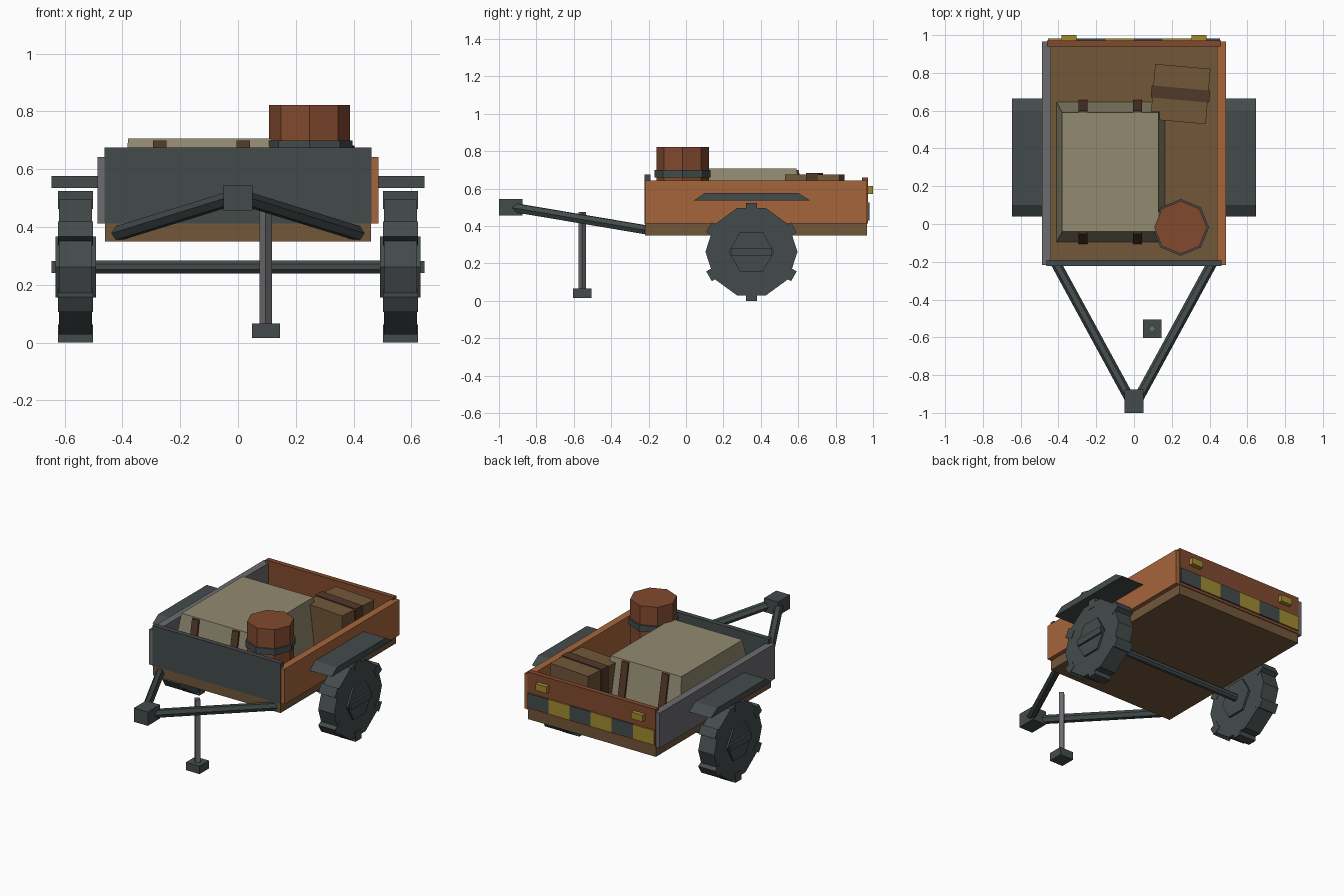
import bpy, math
from mathutils import Vector, Matrix

if "Cube" in bpy.data.objects:
    bpy.data.objects.remove(bpy.data.objects["Cube"])


def material(name, hexcode):
    m = bpy.data.materials.new(name)
    srgb = [int(hexcode[i:i + 2], 16) / 255 for i in (0, 2, 4)]
    m.diffuse_color = [((c + 0.055) / 1.055) ** 2.4 for c in srgb] + [1]
    m.use_nodes = True
    m.node_tree.nodes["Principled BSDF"].inputs["Base Color"].default_value = m.diffuse_color
    return m


SLATE = material("dark_slate", "444B4B")
GREY = material("steel_grey", "6C6C70")
ORANGE = material("faded_orange", "A5653B")
RUST = material("rust_red", "824A2F")
BROWN = material("wood_brown", "72573A")
KHAKI = material("khaki", "928A70")
STRAP = material("dark_brown", "523829")
YELLOW = material("dull_yellow", "A08A30")


def mesh(name, verts, faces, mat):
    me = bpy.data.meshes.new(name)
    me.from_pydata([tuple(v) for v in verts], [], faces)
    me.materials.append(mat)
    ob = bpy.data.objects.new(name, me)
    bpy.context.collection.objects.link(ob)
    return ob


def loft(name, a, b, mat):
    """Solid between two matching counter-clockwise rings, b lying ahead of a."""
    n = len(a)
    faces = [tuple(range(n))[::-1], tuple(range(n, 2 * n))]
    faces += [(i, (i + 1) % n, (i + 1) % n + n, i + n) for i in range(n)]
    return mesh(name, list(a) + list(b), faces, mat)


def rect(x0, x1, y0, y1, z):
    return [Vector(p) for p in ((x0, y0, z), (x1, y0, z), (x1, y1, z), (x0, y1, z))]


def box(name, x0, x1, y0, y1, z0, z1, mat):
    return loft(name, rect(x0, x1, y0, y1, z0), rect(x0, x1, y0, y1, z1), mat)


def rod(name, p, q, r, sides, mat, phase=0.0):
    """Prism from p to q; phase 0 puts a vertex sideways."""
    p, q = Vector(p), Vector(q)
    d = (q - p).normalized()
    ref = Vector((0, 0, 1)) if abs(d.z) < 0.9 else Vector((0, 1, 0))
    u = ref.cross(d).normalized()
    v = d.cross(u)
    ring = [r * (u * math.cos(t) + v * math.sin(t))
            for t in (phase + 2 * math.pi * i / sides for i in range(sides))]
    return loft(name, [p + c for c in ring], [q + c for c in ring], mat)


# Bed and boards
box("bed_floor", -0.46, 0.46, -0.22, 0.967, 0.35, 0.415, BROWN)
box("front_board", -0.462, 0.462, -0.222, -0.19, 0.412, 0.675, SLATE)
box("tail_board", -0.46, 0.46, 0.94, 0.972, 0.412, 0.66, RUST)
box("left_board", -0.487, -0.44, -0.218, 0.967, 0.413, 0.642, GREY)
box("right_board", 0.44, 0.487, -0.218, 0.967, 0.413, 0.642, ORANGE)

# Warning stripes and tail lamps
w = 0.91 / 6
for i in range(6):
    x = -0.455 + i * w
    box("warning_stripe", x, x + w, 0.972, 0.981, 0.43, 0.525,
        SLATE if i % 2 else YELLOW)
for s in (-1, 1):
    box("tail_lamp", s * 0.345 - 0.04, s * 0.345 + 0.04, 0.972, 1.0, 0.57, 0.613, YELLOW)

# Axle, wheels and fenders
WY, WZ = 0.35, 0.262
rod("axle", (-0.5, WY, WZ), (0.5, WY, WZ), 0.024, 8, SLATE, math.pi / 8)
for s in (-1, 1):
    rod("tyre", (s * 0.505, WY, WZ), (s * 0.62, WY, WZ), 0.246, 10, SLATE)
    rod("wheel_hub", (s * 0.492, WY, WZ), (s * 0.632, WY, WZ), 0.122, 6, SLATE)
    a, b = sorted((s * 0.62, s * 0.645))
    box("hub_bar", a, b, WY - 0.107, WY + 0.107, WZ - 0.021, WZ + 0.021, SLATE)
    for k in range(6):
        lug = box("tyre_lug", -0.06, 0.06, -0.03, 0.03, 0.2, 0.262, SLATE)
        lug.data.transform(Matrix.Translation((s * 0.5625, WY, WZ))
                           @ Matrix.Rotation(k * math.pi / 3, 4, 'X'))
    a, b = sorted((s * 0.485, s * 0.645))
    loft("fender", rect(a, b, 0.04, 0.665, 0.535), rect(a, b, 0.1, 0.6, 0.576), SLATE)

# Drawbar, coupler and prop stand
for s in (-1, 1):
    rod("drawbar", (s * 0.415, -0.205, 0.378), (s * 0.02, -0.93, 0.5), 0.027, 6, SLATE)
box("coupler", -0.05, 0.05, -1.0, -0.875, 0.455, 0.545, SLATE)
rod("stand_post", (0.096, -0.555, 0.06), (0.096, -0.555, 0.475), 0.021, 4, GREY)
box("stand_foot", 0.048, 0.146, -0.604, -0.506, 0.015, 0.066, SLATE)

# Large tapered case with straps on its front and back slopes
loft("cargo_case", rect(-0.41, 0.165, -0.095, 0.645, 0.415),
     rect(-0.38, 0.13, -0.04, 0.59, 0.707), KHAKI)
for x in (-0.271, 0.018):
    for y0, y1, out in ((-0.095, -0.04, -1), (0.645, 0.59, 1)):
        lo = sorted((y0 - out * 0.02, y0 + out * 0.012))
        hi = sorted((y1 - out * 0.02, y1 + out * 0.012))
        loft("case_strap", rect(x - 0.024, x + 0.024, *lo, 0.415),
             rect(x - 0.024, x + 0.024, *hi, 0.7), STRAP)

# Small turned crate with a band around it
turn = Matrix.Translation((0.246, 0.688, 0)) @ Matrix.Rotation(math.radians(-5), 4, 'Z')
box("small_crate", -0.147, 0.147, -0.147, 0.147, 0.415, 0.675, BROWN).data.transform(turn)
box("crate_band", -0.155, 0.155, -0.032, 0.032, 0.415, 0.682, STRAP).data.transform(turn)

# Drum with a hoop
rod("drum", (0.247, -0.018, 0.415), (0.247, -0.018, 0.823), 0.14, 8, RUST)
rod("drum_hoop", (0.247, -0.018, 0.66), (0.247, -0.018, 0.7), 0.15, 8, SLATE)
